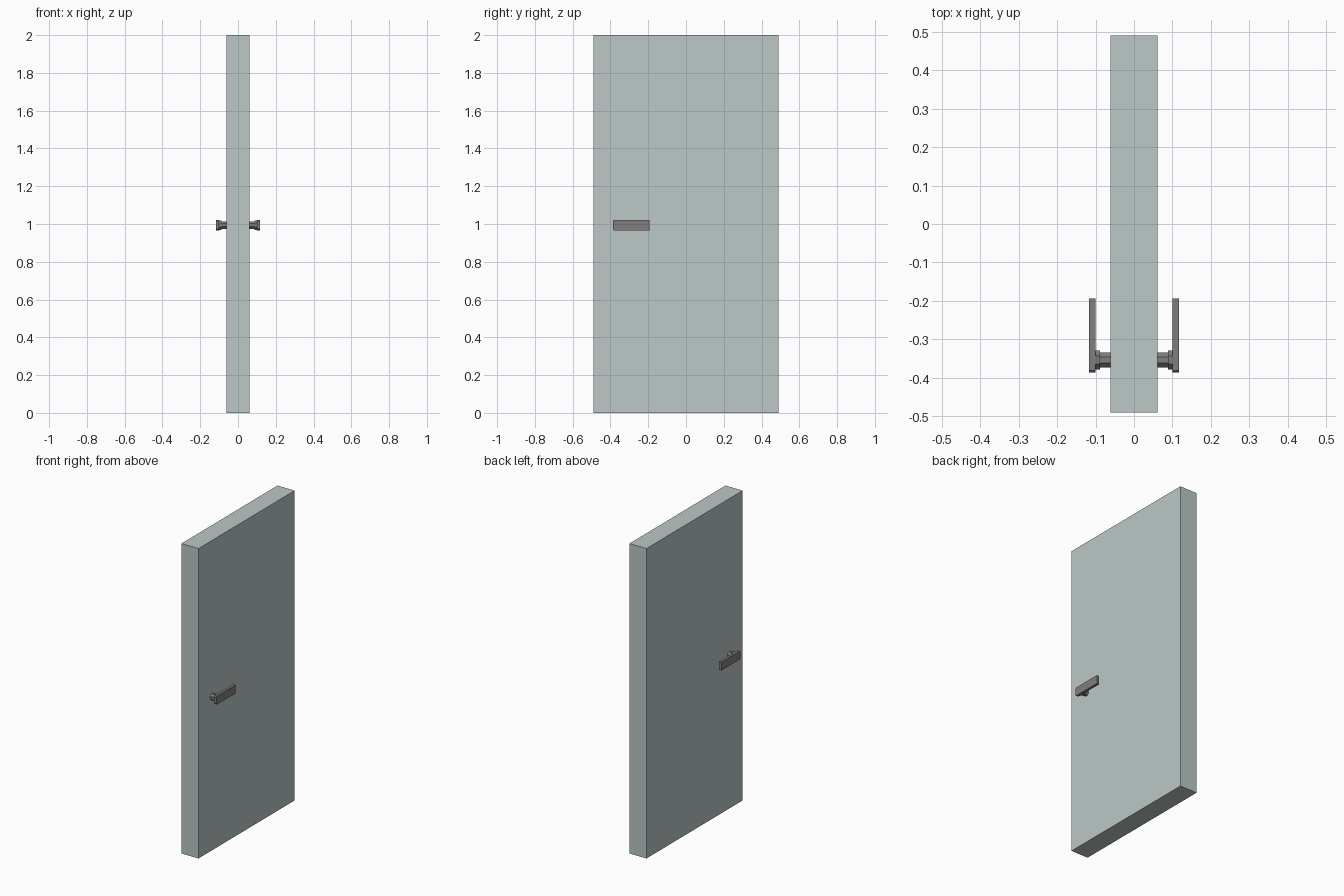
import bpy, bmesh, math
from mathutils import Matrix

if "Cube" in bpy.data.objects:
    bpy.data.objects.remove(bpy.data.objects["Cube"])


def material(name, rgb):
    m = bpy.data.materials.new(name)
    m.diffuse_color = (*rgb, 1)
    m.use_nodes = True
    m.node_tree.nodes["Principled BSDF"].inputs["Base Color"].default_value = m.diffuse_color
    return m


door_paint = material("pale grey green", (0.50, 0.58, 0.57))
metal = material("dark grey metal", (0.22, 0.205, 0.21))


def finish(name, bm, mat):
    me = bpy.data.meshes.new(name)
    bmesh.ops.recalc_face_normals(bm, faces=bm.faces)
    bm.to_mesh(me)
    bm.free()
    me.materials.append(mat)
    ob = bpy.data.objects.new(name, me)
    bpy.context.collection.objects.link(ob)
    return ob


def box(name, lo, hi, mat, chamfer_y=None):
    bm = bmesh.new()
    bmesh.ops.create_cube(bm, size=1)
    for v in bm.verts:
        v.co = [lo[i] if v.co[i] < 0 else hi[i] for i in range(3)]
    # clip the two corners at the pivot end of a lever
    if chamfer_y is not None:
        edges = [e for e in bm.edges
                 if all(abs(v.co.y - chamfer_y) < 1e-5 for v in e.verts)
                 and abs(e.verts[0].co.x - e.verts[1].co.x) > 1e-5]
        bmesh.ops.bevel(bm, geom=edges, offset=0.006, segments=1, affect='EDGES')
    return finish(name, bm, mat)


def rod(name, x0, x1, r, y, z, mat, sides=8):
    bm = bmesh.new()
    rot = Matrix.Rotation(math.pi / 2, 4, 'Y') @ Matrix.Rotation(math.pi / sides, 4, 'Z')
    bmesh.ops.create_cone(bm, cap_ends=True, segments=sides, radius1=r, radius2=r,
                          depth=abs(x1 - x0),
                          matrix=Matrix.Translation(((x0 + x1) / 2, y, z)) @ rot)
    return finish(name, bm, mat)


# Door slab
box("door_panel", (-0.061, -0.49, 0), (0.061, 0.49, 2), door_paint)

# Handle on both faces: spindle, collar and lever
PY, PZ = -0.354, 0.994
for side, s in (("right", 1), ("left", -1)):
    rod(side + "_spindle", s * 0.055, s * 0.092, 0.021, PY, PZ, metal)
    rod(side + "_collar", s * 0.088, s * 0.101, 0.0265, PY, PZ, metal)
    xs = sorted((s * 0.1, s * 0.117))
    box(side + "_lever", (xs[0], -0.387, PZ - 0.0275), (xs[1], -0.194, PZ + 0.0275),
        metal, chamfer_y=-0.387)
